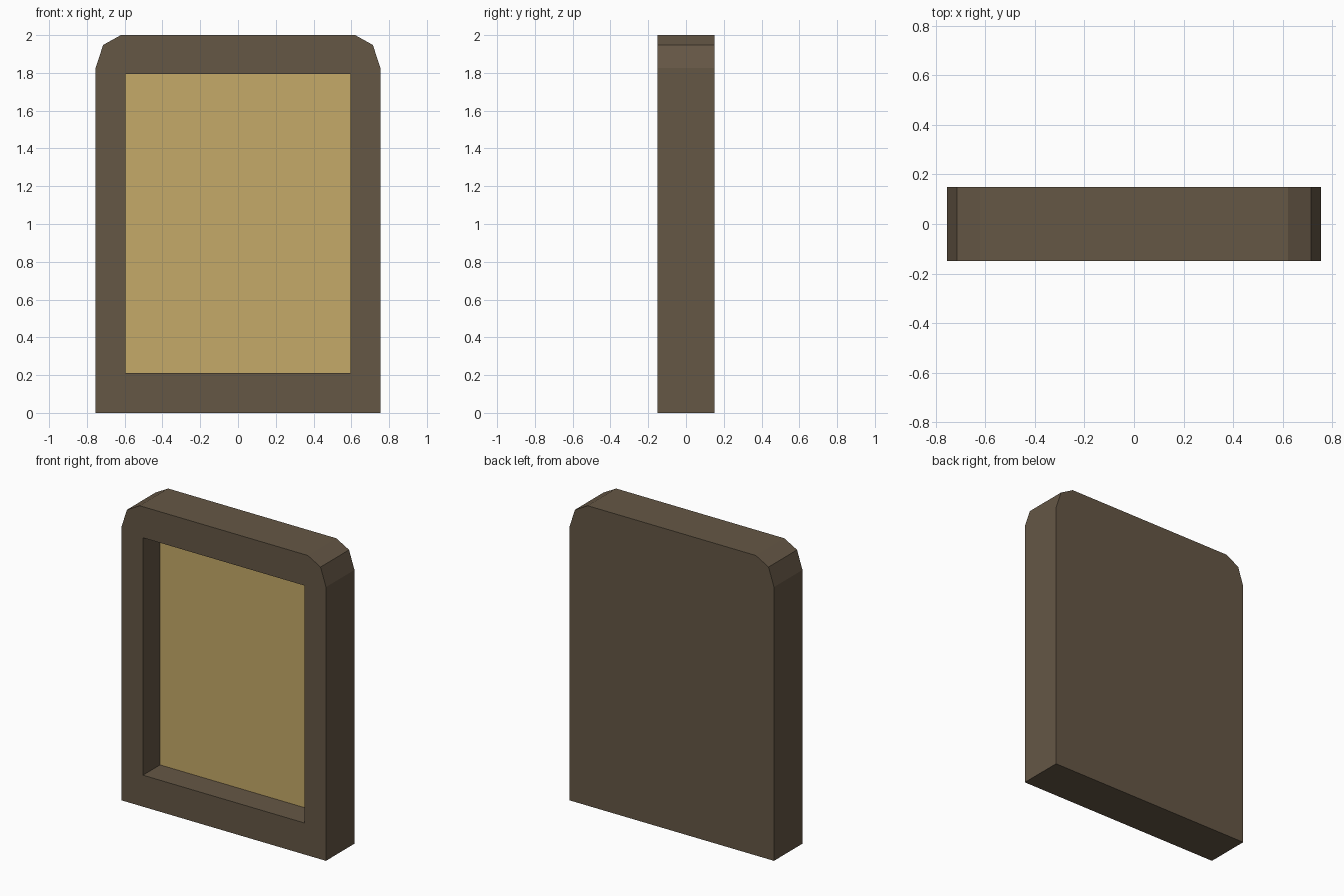
import bpy
import bmesh

if "Cube" in bpy.data.objects:
    bpy.data.objects.remove(bpy.data.objects["Cube"], do_unlink=True)

HALF_DEPTH = 0.15
RECESS_Y = 0.03


def material(name, rgb):
    mat = bpy.data.materials.new(name)
    mat.use_nodes = True
    colour = (*rgb, 1)
    mat.diffuse_color = colour
    mat.node_tree.nodes["Principled BSDF"].inputs["Base Color"].default_value = colour
    return mat


def finish(bm, name, mat):
    bmesh.ops.recalc_face_normals(bm, faces=bm.faces)
    mesh = bpy.data.meshes.new(name)
    bm.to_mesh(mesh)
    bm.free()
    mesh.materials.append(mat)
    obj = bpy.data.objects.new(name, mesh)
    bpy.context.collection.objects.link(obj)
    return obj


def mirrored(half):
    """Close a right-hand profile with its mirror image."""
    return half + [(-x, z) for x, z in reversed(half)]


def prism(name, outline, y_front, y_back, mat):
    """Extrude an outline in the xz plane along y."""
    bm = bmesh.new()
    face = bm.faces.new([bm.verts.new((x, y_front, z)) for x, z in outline])
    new = bmesh.ops.extrude_face_region(bm, geom=[face])["geom"]
    verts = [v for v in new if isinstance(v, bmesh.types.BMVert)]
    bmesh.ops.translate(bm, verts=verts, vec=(0, y_back - y_front, 0))
    # The extrusion keeps the start face, so both ends are closed
    return finish(bm, name, mat)


brown = material("dark brown", (0.13, 0.095, 0.06))
tan = material("tan", (0.56, 0.40, 0.14))

# Outer body with clipped top corners, and the rectangular opening
body = mirrored([(0.754, 0), (0.754, 1.825), (0.714, 1.948), (0.62, 2)])
opening = mirrored([(0.596, 0.21), (0.596, 1.793)])

# Frame: ring-shaped front, recess walls, outer walls and solid back
bm = bmesh.new()


def loop(points, y):
    verts = [bm.verts.new((x, y, z)) for x, z in points]
    return verts, [bm.edges.new((a, b)) for a, b in zip(verts, verts[1:] + verts[:1])]


outer_front, outer_edges = loop(body, -HALF_DEPTH)
outer_back, back_edges = loop(body, HALF_DEPTH)
inner_front, inner_edges = loop(opening, -HALF_DEPTH)
inner_back, floor_edges = loop(opening, RECESS_Y)
bmesh.ops.triangle_fill(bm, edges=outer_edges + inner_edges, use_beauty=True,
                        normal=(0, -1, 0))
for front, back in ((outer_front, outer_back), (inner_front, inner_back)):
    for i in range(len(front)):
        j = (i + 1) % len(front)
        bm.faces.new((front[i], front[j], back[j], back[i]))
bm.faces.new(outer_back)
finish(bm, "frame", brown)

# Panel closing the bottom of the recess
prism("recessed_panel", opening, RECESS_Y, RECESS_Y + 0.008, tan)
